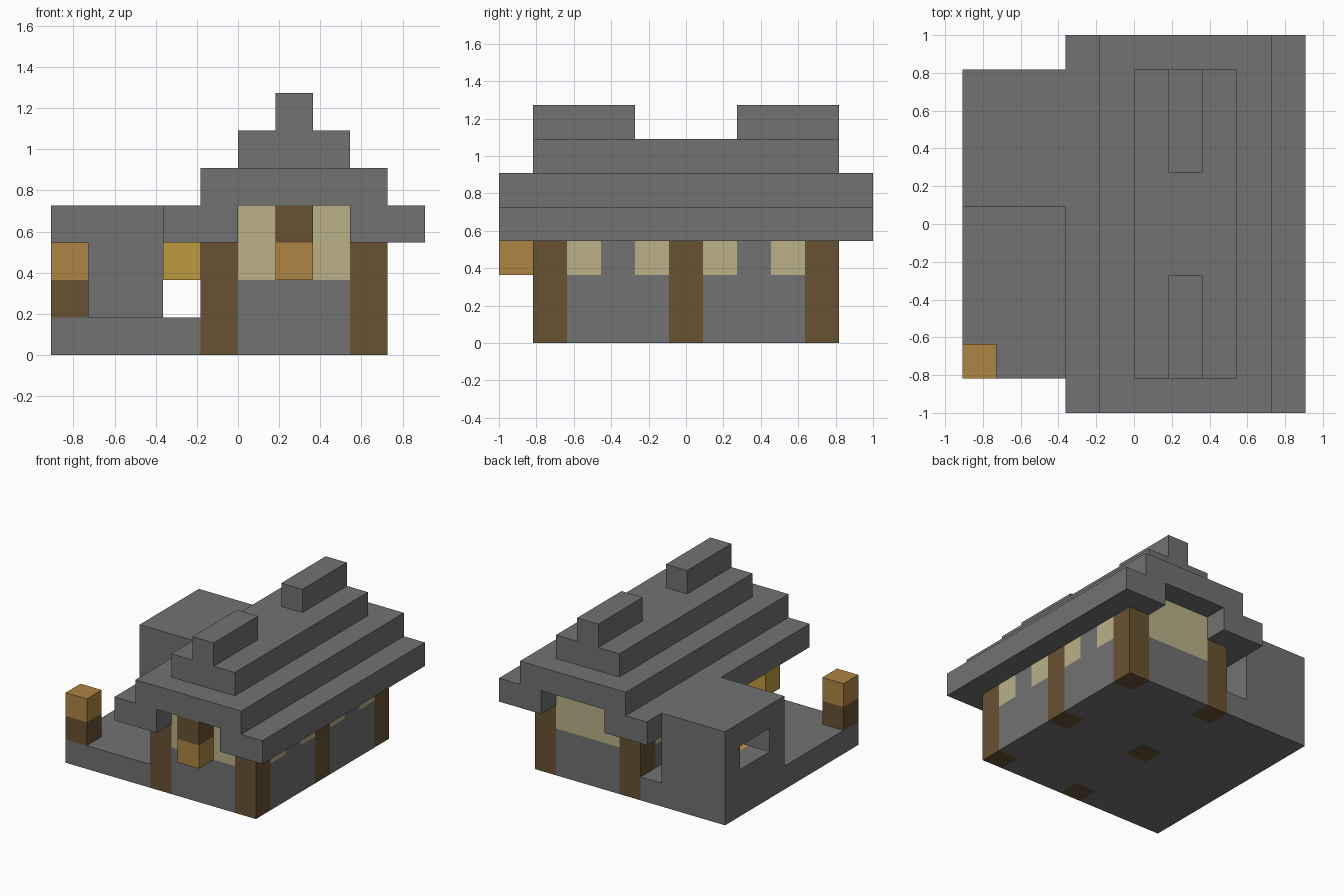
import bpy
import bmesh
from mathutils import Vector

if "Cube" in bpy.data.objects:
    bpy.data.objects.remove(bpy.data.objects["Cube"], do_unlink=True)

U = 2 / 11                      # edge of one building block
ORIGIN = Vector((-5 * U, -1, 0))
taken = set()                   # blocks already used by earlier parts


def material(name, rgb):
    m = bpy.data.materials.new(name)
    m.use_nodes = True
    m.diffuse_color = (*rgb, 1)
    m.node_tree.nodes["Principled BSDF"].inputs["Base Color"].default_value = (*rgb, 1)
    return m


stone = material("grey stone", (0.168, 0.168, 0.168))
timber = material("dark timber", (0.138, 0.084, 0.032))
pane = material("cream pane", (0.491, 0.434, 0.242))
amber = material("amber lamp", (0.429, 0.235, 0.058))
gold = material("gold lamp", (0.515, 0.328, 0.054))


def box(x0, x1, y0, y1, z0, z1):
    return {(x, y, z) for x in range(x0, x1)
            for y in range(y0, y1) for z in range(z0, z1)}


def part(name, mat, cells):
    """Mesh the outer skin of a set of blocks, skipping blocks in use."""
    cells = cells - taken
    taken.update(cells)
    bm = bmesh.new()
    for cell in cells:
        for axis in range(3):
            for side in (0, 1):
                step = [0, 0, 0]
                step[axis] = 2 * side - 1
                if tuple(c + s for c, s in zip(cell, step)) in cells:
                    continue
                a, b = (axis + 1) % 3, (axis + 2) % 3
                ring = [(0, 0), (1, 0), (1, 1), (0, 1)]
                verts = []
                for i, j in (ring if side else ring[::-1]):
                    p = Vector(cell)
                    p[axis] += side
                    p[a] += i
                    p[b] += j
                    verts.append(bm.verts.new(p * U + ORIGIN))
                bm.faces.new(verts)
    bmesh.ops.remove_doubles(bm, verts=bm.verts, dist=U / 100)
    bmesh.ops.dissolve_limit(bm, angle_limit=0.01, verts=bm.verts, edges=bm.edges)
    mesh = bpy.data.meshes.new(name)
    bm.to_mesh(mesh)
    bm.free()
    mesh.materials.append(mat)
    obj = bpy.data.objects.new(name, mesh)
    bpy.context.collection.objects.link(obj)
    return obj


# Timber posts of the house, from the ground to the eaves
for side, x in (("right", 4), ("left", 8)):
    for place, y in (("front", 1), ("middle", 5), ("back", 9)):
        part(f"{side}_{place}_post", timber, box(x, x + 1, y, y + 1, 0, 3))

# Windows: four on each long side, one band in each gable
for side, x in (("right", 4), ("left", 8)):
    for n, y in enumerate((2, 4, 6, 8), 1):
        part(f"{side}_window_{n}", pane, box(x, x + 1, y, y + 1, 2, 3))
for place, y in (("front", 1), ("back", 9)):
    part(f"{place}_gable_window", pane, box(5, 8, y, y + 1, 2, 4))

# Ground slab and hollow house walls
part("base_slab", stone, box(0, 9, 1, 10, 0, 1))
part("house_walls", stone, box(4, 9, 1, 10, 1, 3) - box(5, 8, 2, 9, 1, 3))

# Stepped roof with open gable ends and two ridge pieces
part("roof", stone,
     box(3, 5, 0, 11, 3, 4) | box(8, 10, 0, 11, 3, 4)
     | box(4, 9, 0, 11, 4, 5) | box(5, 8, 1, 10, 5, 6)
     | box(6, 7, 1, 4, 6, 7) | box(6, 7, 7, 10, 6, 7))

# Side annex with an opening in its outer wall and a glowing hearth
part("hearth_glow", gold, box(1, 2, 7, 9, 1, 2))
part("side_annex", stone,
     box(0, 3, 6, 10, 1, 4) - box(1, 2, 7, 9, 1, 3) - box(0, 1, 7, 9, 2, 3))

# Lamps: standing on the terrace, in the front gable, under the eave
part("terrace_lamp_post", timber, box(0, 1, 1, 2, 1, 2))
part("terrace_lamp", amber, box(0, 1, 1, 2, 2, 3))
part("gable_lamp_bracket", timber, box(6, 7, 0, 1, 3, 4))
part("gable_lamp", amber, box(6, 7, 0, 1, 2, 3))
part("eave_lamp", gold, box(3, 4, 2, 3, 2, 3))
